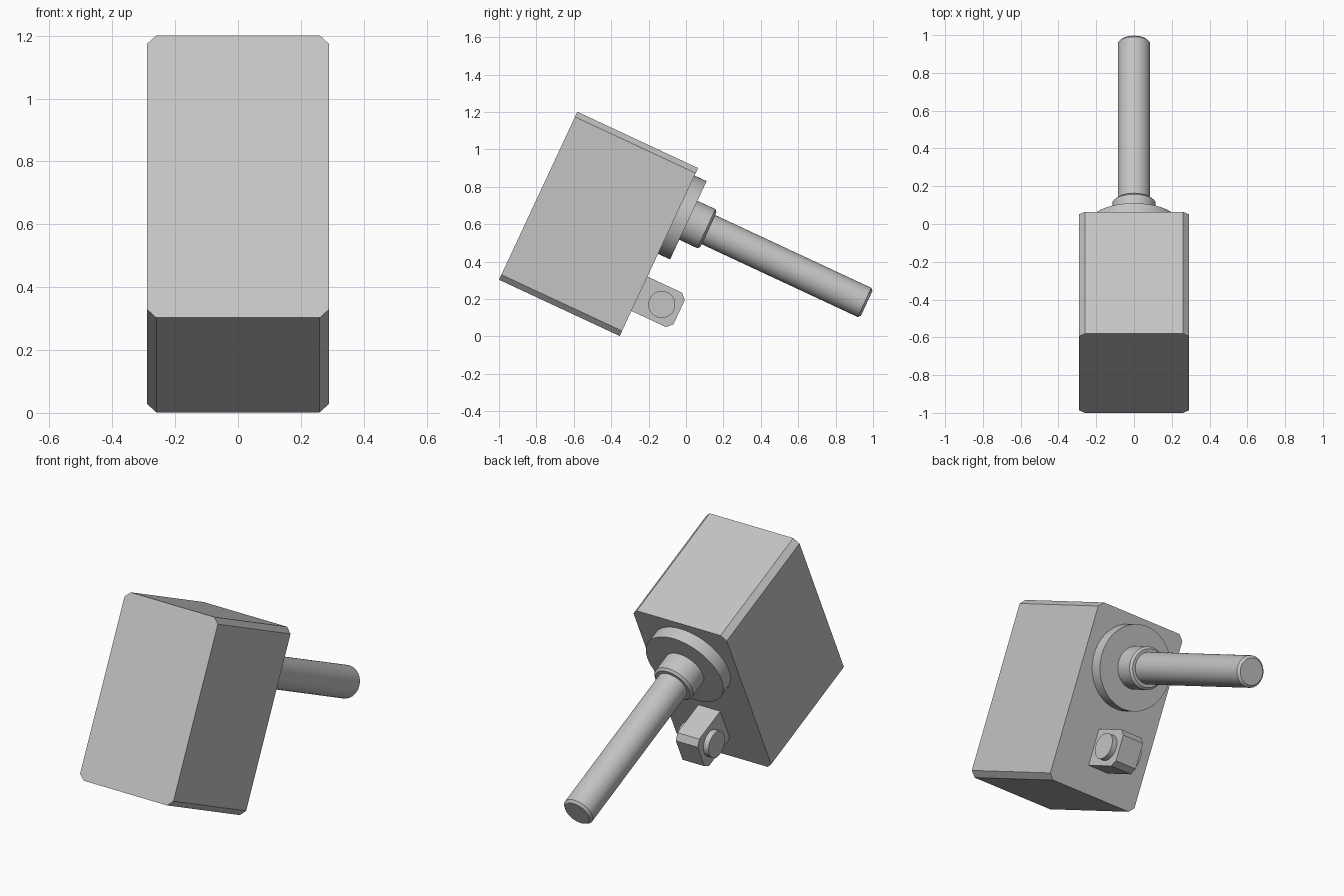
import bpy
import bmesh
import math
from mathutils import Matrix, Vector

cube = bpy.data.objects.get("Cube")
if cube:
    bpy.data.objects.remove(cube, do_unlink=True)

# Everything is built upright along y, then tilted nose-down about x
TILT = Matrix.Rotation(math.radians(-25), 4, 'X')
SHAFT_Z = 0.568

grey = bpy.data.materials.new("light grey")
grey.use_nodes = True
colour = (0.55, 0.55, 0.55, 1)
grey.diffuse_color = colour
grey.node_tree.nodes["Principled BSDF"].inputs["Base Color"].default_value = colour


def finish(name, bm, smooth=False):
    bmesh.ops.recalc_face_normals(bm, faces=bm.faces)
    bm.transform(TILT)
    mesh = bpy.data.meshes.new(name)
    bm.to_mesh(mesh)
    bm.free()
    mesh.materials.append(grey)
    obj = bpy.data.objects.new(name, mesh)
    bpy.context.collection.objects.link(obj)
    if smooth:
        bpy.ops.object.select_all(action='DESELECT')
        obj.select_set(True)
        bpy.context.view_layer.objects.active = obj
        bpy.ops.object.shade_smooth_by_angle(angle=math.radians(30))


def chamfered_box(name, low, high, chamfer, pick):
    """Box between two corners, with a flat chamfer on the edges chosen by pick."""
    low, high = Vector(low), Vector(high)
    bm = bmesh.new()
    bmesh.ops.create_cube(bm, size=1)
    bm.transform(Matrix.Translation((low + high) / 2) @ Matrix.Diagonal((high - low).to_4d()))
    edges = [e for e in bm.edges if pick(e.verts[0].co, e.verts[1].co)]
    bmesh.ops.bevel(bm, geom=edges, offset=chamfer, segments=1, affect='EDGES')
    finish(name, bm)


def cylinder(name, axis, centre, start, end, radius, chamfer=0.0, sides=64):
    """Cylinder along x or y, optionally chamfered at its far end."""
    rings = [(start, radius), (end - chamfer, radius)]
    if chamfer:
        rings.append((end, radius - chamfer))
    bm = bmesh.new()
    loops = []
    for along, r in rings:
        loop = []
        for i in range(sides):
            a = math.tau * i / sides
            p, q = r * math.cos(a), r * math.sin(a)
            offset = (along, p, q) if axis == 'x' else (p, along, q)
            loop.append(bm.verts.new(Vector(centre) + Vector(offset)))
        loops.append(loop)
    for a, b in zip(loops, loops[1:]):
        for i in range(sides):
            j = (i + 1) % sides
            bm.faces.new((a[i], a[j], b[j], b[i]))
    bm.faces.new(loops[0])
    bm.faces.new(loops[-1])
    finish(name, bm, smooth=True)


# Housing, chamfered along its four long edges
chamfered_box("housing", (-0.29, -1.034, -0.148), (0.29, -0.322, 0.843), 0.03,
              lambda a, b: abs(a.y - b.y) > 0.1)

# Flange, collar and shaft share one axis
axis_centre = (0, 0, SHAFT_Z)
cylinder("flange", 'y', axis_centre, -0.322, -0.251, 0.231)
cylinder("collar", 'y', axis_centre, -0.251, -0.133, 0.115, 0.012)
cylinder("shaft", 'y', axis_centre, -0.133, 0.801, 0.086, 0.013)

# Lug below the flange, chamfered on its two outer cross edges
chamfered_box("lug", (-0.068, -0.322, 0.0), (0.068, -0.088, 0.203), 0.03,
              lambda a, b: abs(a.x - b.x) > 0.1 and a.y > -0.1)

# Pin through the lug
cylinder("lug_pin", 'x', (0, -0.19, 0.1), -0.1, 0.1, 0.072)
